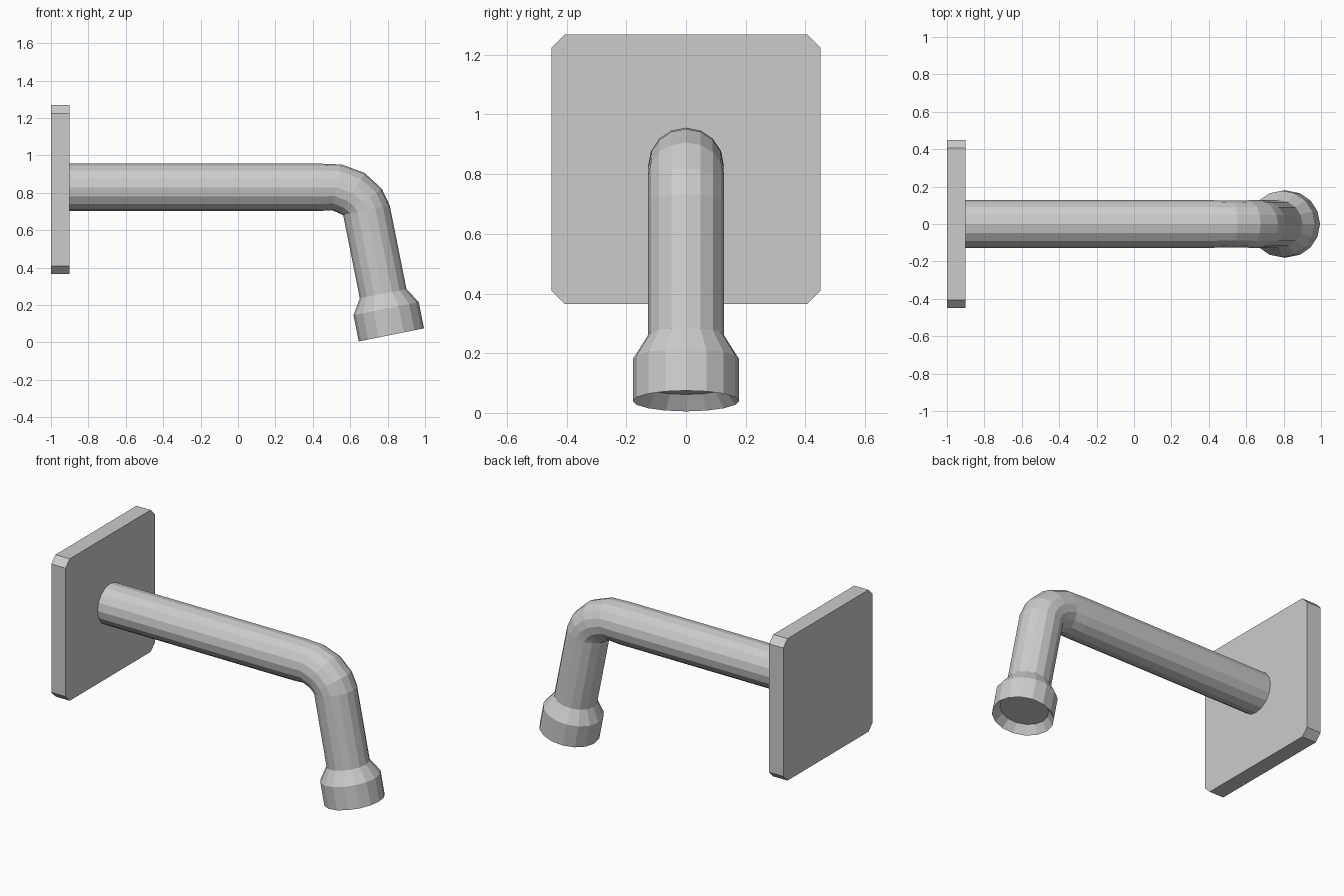
import bpy, bmesh
from math import sin, cos, pi, radians

if "Cube" in bpy.data.objects:
    bpy.data.objects.remove(bpy.data.objects["Cube"])

SIDES = 16


def make_object(name, bm):
    bmesh.ops.recalc_face_normals(bm, faces=bm.faces)
    mesh = bpy.data.meshes.new(name)
    bm.to_mesh(mesh)
    bm.free()
    obj = bpy.data.objects.new(name, mesh)
    bpy.context.collection.objects.link(obj)
    return obj


def sweep(name, rings):
    """Skin 16-sided rings (x, z, tilt in degrees, radius) lying along the XZ plane."""
    bm = bmesh.new()
    loops = []
    for x, z, tilt, r in rings:
        a = radians(tilt)
        loop = []
        for i in range(SIDES):
            t = 2 * pi * i / SIDES
            u = r * cos(t)
            loop.append(bm.verts.new((x + u * sin(a), r * sin(t), z + u * cos(a))))
        loops.append(loop)
    for lo, hi in zip(loops, loops[1:]):
        for i in range(SIDES):
            j = (i + 1) % SIDES
            bm.faces.new((lo[i], lo[j], hi[j], hi[i]))
    bm.faces.new(loops[0])
    bm.faces.new(loops[-1])
    return make_object(name, bm)


# Wall plate with chamfered corners
c, w, lo, hi = 0.043, 0.45, 0.365, 1.268
outline = [(-w + c, lo), (w - c, lo), (w, lo + c), (w, hi - c),
           (w - c, hi), (-w + c, hi), (-w, hi - c), (-w, lo + c)]
bm = bmesh.new()
face = bm.faces.new([bm.verts.new((-1.0, y, z)) for y, z in outline])
ext = bmesh.ops.extrude_face_region(bm, geom=[face], use_keep_orig=True)
bmesh.ops.translate(bm, vec=(0.1, 0, 0),
                    verts=[v for v in ext["geom"] if isinstance(v, bmesh.types.BMVert)])
make_object("wall_plate", bm)

# Bent pipe flowing into the flared nozzle with a recessed outlet
R, TILT = 0.127, 78.7
dx, dz = cos(radians(TILT)), sin(radians(TILT))


def down(t, r):
    """Ring at distance t above the outlet centre, on the nozzle axis."""
    return (0.82 - dx * t, 0.04 + dz * t, TILT, r)


sweep("pipe_and_nozzle", [
    (-0.9, 0.829, 0, R),
    (0.43, 0.829, 0, R),
    (0.528, 0.829, 12, 0.125),
    (0.612, 0.797, 31, R),
    (0.663, 0.751, 57, R),
    down(0.681, R),
    down(0.225, R),
    down(0.143, 0.178),
    down(0.0, 0.178),
    down(0.05, 0.14),
])
